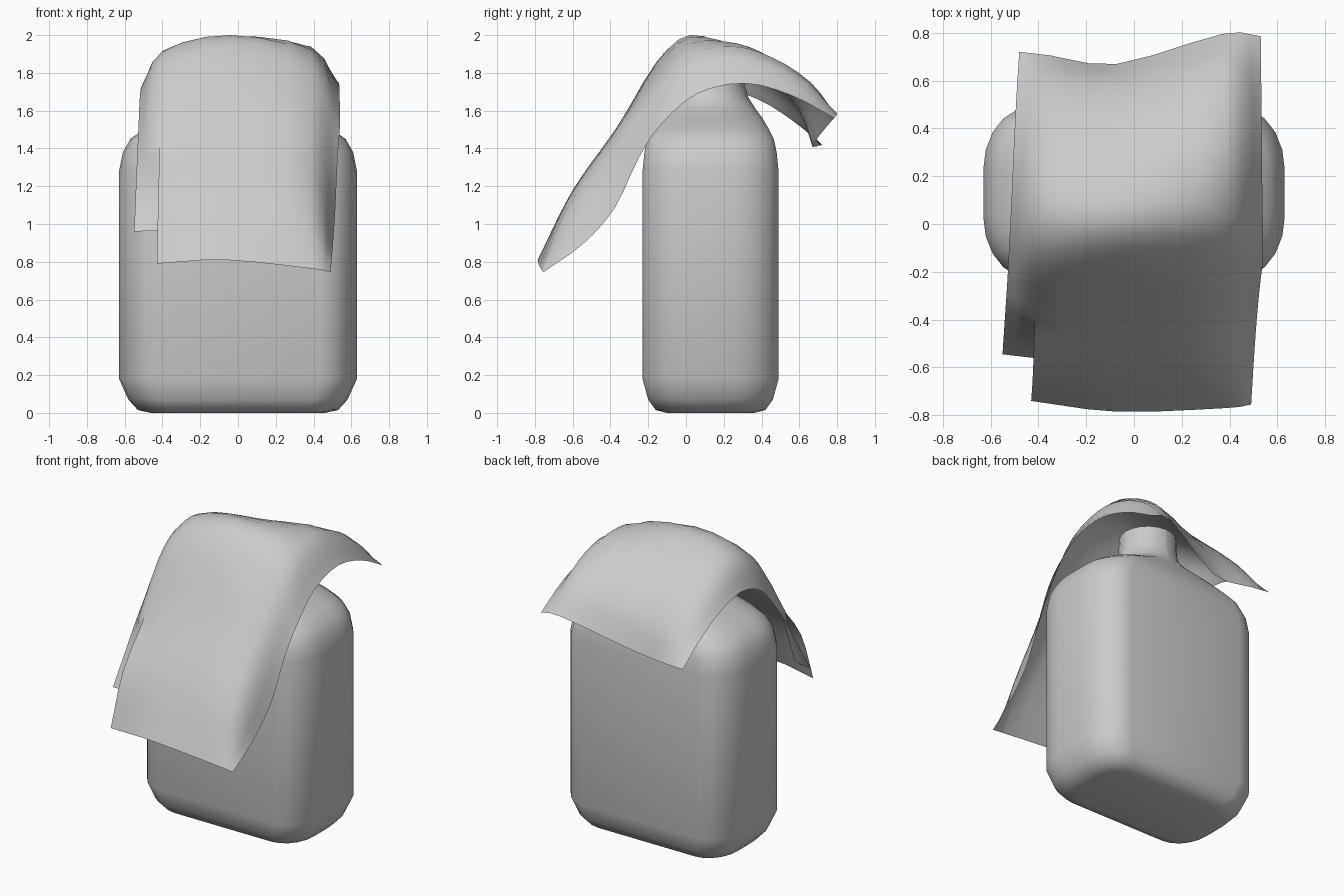
import bpy, math
from mathutils import Vector

if "Cube" in bpy.data.objects:
    bpy.data.objects.remove(bpy.data.objects["Cube"])


def make_object(name, verts, faces):
    me = bpy.data.meshes.new(name)
    me.from_pydata(verts, [], faces)
    me.update()
    ob = bpy.data.objects.new(name, me)
    bpy.context.collection.objects.link(ob)
    bpy.context.view_layer.objects.active = ob
    bpy.ops.object.select_all(action='DESELECT')
    ob.select_set(True)
    bpy.ops.object.shade_smooth_by_angle(angle=math.radians(50))
    return ob


# Flat bottle: stacked rounded-rectangle sections that turn round at the neck
CY = 0.13
SEG = 5


def section(z, hx, hy, k):
    rx = hx * (0.32 + 0.68 * k)
    ry = hy * (0.72 + 0.28 * k)
    ring = []
    for q, (sx, sy) in enumerate([(1, 1), (-1, 1), (-1, -1), (1, -1)]):
        for i in range(SEG + 1):
            a = math.pi / 2 * (q + (i + 0.01) / (SEG + 0.02))
            ring.append((sx * (hx - rx) + rx * math.cos(a),
                         CY + sy * (hy - ry) + ry * math.sin(a), z))
    return ring


# (z, half width, half depth, roundness)
profile = [(0, .46, .23, 0), (.015, .53, .29, 0), (.07, .58, .33, 0), (.18, .63, .36, 0),
           (1.28, .63, .36, 0), (1.38, .61, .35, 0), (1.45, .57, .335, .05),
           (1.50, .50, .31, .15), (1.56, .38, .275, .4), (1.615, .26, .235, .75),
           (1.67, .20, .20, 1), (1.74, .18, .18, 1), (1.87, .175, .175, 1)]
verts, faces = [], []
n = 4 * (SEG + 1)
for p in profile:
    verts += section(*p)
for r in range(len(profile) - 1):
    for i in range(n):
        j = (i + 1) % n
        faces.append((r * n + i, r * n + j, (r + 1) * n + j, (r + 1) * n + i))
faces.append(tuple(reversed(range(n))))
faces.append(tuple(range(len(verts) - n, len(verts))))
make_object("bottle", verts, faces)


# Draped cloth: lengthwise folds, each running from back hem to front hem
S = 3


def spline(pts, steps):
    out = []
    for i in range(len(pts) - 1):
        a = pts[i - 1] if i else 2 * pts[0] - pts[1]
        b, c = pts[i], pts[i + 1]
        d = pts[i + 2] if i + 2 < len(pts) else 2 * c - b
        for s in range(steps):
            t = s / steps
            out.append(0.5 * (2 * b + (c - a) * t + (2 * a - 5 * b + 4 * c - d) * t * t
                              + (3 * b - a - 3 * c + d) * t ** 3))
    return out + [pts[-1]]


def fold(xs, yz):
    m = len(yz) - 1
    pts = []
    for i, (y, z) in enumerate(yz):
        t = 2 * i / m
        x = xs[0] + (xs[1] - xs[0]) * t if t < 1 else xs[1] + (xs[2] - xs[1]) * (t - 1)
        pts.append(Vector((x, y, z)))
    return spline(pts, S)


left_edge = fold((-.48, -.52, -.55), [(.72, 1.42), (.56, 1.55), (.38, 1.66), (.15, 1.73),
                 (-.05, 1.67), (-.20, 1.50), (-.32, 1.33), (-.43, 1.15), (-.545, .96)])
left = fold((-.35, -.40, -.43), [(.705, 1.415), (.60, 1.59), (.42, 1.76), (.20, 1.89),
            (0, 1.91), (-.18, 1.78), (-.40, 1.42), (-.62, 1.13), (-.74, .79)])
middle = fold((-.07, -.04, -.07), [(.67, 1.42), (.60, 1.62), (.45, 1.80), (.25, 1.93),
              (.02, 2.0), (-.15, 1.86), (-.36, 1.52), (-.60, 1.18), (-.785, .81)])
right = fold((.37, .39, .38), [(.795, 1.575), (.66, 1.75), (.46, 1.88), (.25, 1.94),
             (0, 1.89), (-.20, 1.68), (-.42, 1.38), (-.63, 1.08), (-.77, .765)])
right_edge = fold((.53, .54, .49), [(.785, 1.56), (.56, 1.68), (.31, 1.745), (.06, 1.69),
                  (-.13, 1.53), (-.25, 1.35), (-.38, 1.08), (-.55, .89), (-.755, .745)])

# The front left corner is split: a short strip hangs behind the main panel
SLIT = 6 * S
start = left[SLIT]
tip = Vector((-.42, -.56, .965))
rows = []
for j in range(8 * S + 1):
    main = [left[j], middle[j], right[j], right_edge[j]]
    if j <= SLIT:
        rows.append(spline([left_edge[j]] + main, S))
    else:
        inner = start.lerp(tip, (j - SLIT) / (2 * S))
        strip = [left_edge[j].lerp(inner, s / S) for s in range(S + 1)]
        rows.append(strip + spline(main, S))

verts, faces, starts = [], [], []
for row in rows:
    starts.append(len(verts))
    verts += row
for j in range(8 * S):
    for i in range(4 * S):
        a, b = starts[j], starts[j + 1]
        # below the slit, panel columns skip past the strip's own inner edge
        ka = i + (1 if j > SLIT and i >= S else 0)
        kb = i + (1 if j + 1 > SLIT and i >= S else 0)
        faces.append((a + ka, b + kb, b + kb + 1, a + ka + 1))
make_object("draped_cloth", verts, faces)
